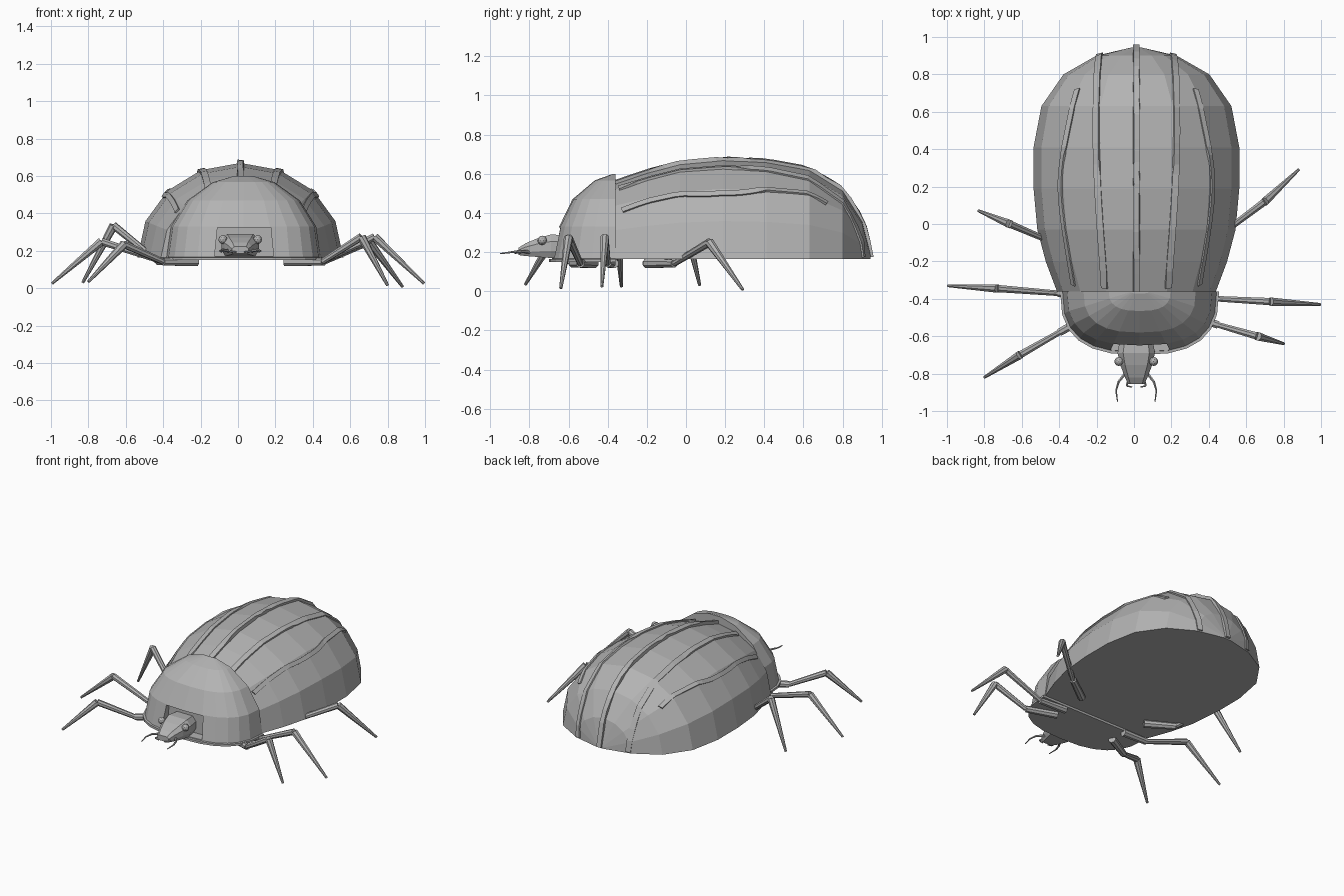
import bpy, bmesh, math
from mathutils import Vector
from mathutils.bvhtree import BVHTree

if "Cube" in bpy.data.objects:
    bpy.data.objects.remove(bpy.data.objects["Cube"])

CX = 0.013    # body centre line
BASE = 0.165  # underside of the shell

grey = bpy.data.materials.new("warm_grey")
grey.diffuse_color = (0.45, 0.45, 0.45, 1)
grey.use_nodes = True
grey.node_tree.nodes["Principled BSDF"].inputs["Base Color"].default_value = grey.diffuse_color


def finish(name, bm):
    bmesh.ops.recalc_face_normals(bm, faces=bm.faces)
    me = bpy.data.meshes.new(name)
    bm.to_mesh(me)
    bm.free()
    me.materials.append(grey)
    ob = bpy.data.objects.new(name, me)
    bpy.context.collection.objects.link(ob)
    return ob


def loft(bm, rings):
    """Skin closed rings of equal length and cap both ends."""
    vs = [[bm.verts.new(p) for p in r] for r in rings]
    n = len(rings[0])
    for a, b in zip(vs, vs[1:]):
        for i in range(n):
            k = (i + 1) % n
            bm.faces.new((a[i], a[k], b[k], b[i]))
    bm.faces.new(vs[0][::-1])
    bm.faces.new(vs[-1])


def limb(bm, a, b, r1, r2, sides=8):
    """Tapered rod from a to b."""
    a, b = Vector(a), Vector(b)
    d = (b - a).normalized()
    u = d.cross(Vector((0, 0, 1))).normalized()
    v = u.cross(d)
    ts = [math.tau * (i + 0.5) / sides for i in range(sides)]
    loft(bm, [[p + (u * math.cos(t) + v * math.sin(t)) * r for t in ts]
              for p, r in ((a, r1), (b, r2))])


# Wing shell: half-round sections along y (y, half width, height)
SECTIONS = [(-0.36, 0.425, 0.385), (-0.2, 0.485, 0.44), (-0.03, 0.53, 0.485),
            (0.19, 0.55, 0.505), (0.41, 0.55, 0.495), (0.63, 0.508, 0.455),
            (0.80, 0.39, 0.35), (0.90, 0.215, 0.193), (0.943, 0.03, 0.02)]
bm = bmesh.new()
loft(bm, [[(CX + w * math.cos(math.pi * i / 8), y, BASE + h * math.sin(math.pi * i / 8))
           for i in range(9)] for y, w, h in SECTIONS])
bmesh.ops.recalc_face_normals(bm, faces=bm.faces)
bm.faces.ensure_lookup_table()
surface = BVHTree.FromBMesh(bm)
finish("wing_shell", bm)


# Raised ridges that follow the shell surface
def ridge(name, t0, t1, x_back, x_mid, x_front, width, height):
    rings = []
    steps = 22
    for i in range(steps + 1):
        s = i / steps
        t = t0 + (t1 - t0) * s
        x = (x_back * (1 - s) * (1 - 2 * s) + x_mid * 4 * s * (1 - s)
             + x_front * s * (2 * s - 1))
        out = Vector((0, math.cos(t), math.sin(t)))
        hit, n, _, _ = surface.ray_cast(Vector((CX + x, 0.25, BASE + 0.002)) + out * 2, -out)
        if hit is None or hit.y < -0.37:
            continue
        across = Vector((1, 0, 0))
        across = (across - n * across.dot(n)).normalized() * width / 2
        rings.append([hit - across - n * 0.012, hit + across - n * 0.012,
                      hit + across + n * height, hit - across + n * height])
    bm = bmesh.new()
    loft(bm, rings)
    finish(name, bm)


ridge("centre_ridge", 0.01, 2.58, 0, 0, 0, 0.034, 0.016)
for side, s in (("left", -1), ("right", 1)):
    ridge(side + "_inner_ridge", 0.01, 2.60, s * 0.195, s * 0.213, s * 0.17, 0.036, 0.009)
    ridge(side + "_outer_ridge", 0.54, 2.74, s * 0.315, s * 0.405, s * 0.335, 0.03, 0.009)

# Neck shield: stacked outlines (z, half width, front y), flat at the back
LAYERS = [(0.15, 0.425, -0.70), (0.165, 0.425, -0.70), (0.166, 0.412, -0.685),
          (0.33, 0.388, -0.648), (0.47, 0.30, -0.58), (0.567, 0.165, -0.465),
          (0.60, 0.05, -0.372)]
bm = bmesh.new()
rings = []
for z, w, yf in LAYERS:
    ring = []
    for i in range(13):
        t = math.pi * i / 12
        c, s = math.cos(t), max(math.sin(t), 0)
        ring.append((0.03 + w * math.copysign(abs(c) ** 0.75, c),
                     -0.36 + (yf + 0.36) * s ** 0.75, z))
    rings.append(ring)
loft(bm, rings)
shield = finish("neck_shield", bm)

# Opening for the head
bm = bmesh.new()
loft(bm, [[(x, y, z) for x, z in ((-0.125, 0.172), (0.19, 0.172), (0.175, 0.325), (-0.11, 0.325))]
          for y in (-0.85, -0.61)])
cutter = finish("head_opening_cutter", bm)
cutter.hide_render = True
mod = shield.modifiers.new("opening", "BOOLEAN")
mod.object = cutter
mod.operation = "DIFFERENCE"
mod.solver = "EXACT"
bpy.context.view_layer.objects.active = shield
bpy.ops.object.modifier_apply(modifier=mod.name)
bpy.data.objects.remove(cutter)

# Head: bevelled box sections (y, half width, low z, high z)
bm = bmesh.new()
rings = []
for y, w, lo, hi in ((-0.60, 0.085, 0.175, 0.285), (-0.69, 0.10, 0.17, 0.29),
                     (-0.755, 0.085, 0.175, 0.272), (-0.82, 0.06, 0.18, 0.245),
                     (-0.855, 0.045, 0.185, 0.222)):
    m = (hi - lo) * 0.3
    rings.append([(0.012 + x, y, z) for x, z in (
        (-w * 0.8, lo), (w * 0.8, lo), (w, lo + m), (w, hi - m),
        (w * 0.7, hi), (-w * 0.7, hi), (-w, hi - m), (-w, lo + m))])
loft(bm, rings)
finish("head", bm)

for side, s in (("left", -1), ("right", 1)):
    # Eyes
    bm = bmesh.new()
    bmesh.ops.create_icosphere(bm, subdivisions=2, radius=0.024)
    bmesh.ops.translate(bm, verts=bm.verts, vec=(0.012 + s * 0.093, -0.735, 0.26))
    finish(side + "_eye", bm)
    # Antennae and mouth feelers
    for name, pts, r in (
            ("antenna", ((0.06, -0.80, 0.2), (0.095, -0.845, 0.205), (0.108, -0.89, 0.2),
                         (0.1, -0.95, 0.192)), 0.009),
            ("feeler", ((0.04, -0.83, 0.2), (0.052, -0.865, 0.197), (0.022, -0.872, 0.193)), 0.007)):
        bm = bmesh.new()
        p = [(0.012 + s * x, y, z) for x, y, z in pts]
        for i in range(len(p) - 1):
            limb(bm, p[i], p[i + 1], r * (1 - 0.22 * i), r * (0.78 - 0.22 * i), 6)
        finish(side + "_" + name, bm)

# Legs: inner hip, outer hip, knee, foot
LEGS = {
    "front_left_leg": ((-0.22, -0.48, 0.142), (-0.40, -0.58, 0.142), (-0.61, -0.70, 0.235), (-0.80, -0.82, 0.035)),
    "middle_left_leg": ((-0.22, -0.37, 0.142), (-0.41, -0.37, 0.145), (-0.73, -0.345, 0.25), (-0.995, -0.33, 0.025)),
    "back_left_leg": ((-0.25, -0.20, 0.142), (-0.43, -0.10, 0.145), (-0.665, 0.0, 0.335), (-0.83, 0.07, 0.03)),
    "front_right_leg": ((0.25, -0.47, 0.142), (0.45, -0.54, 0.142), (0.66, -0.60, 0.275), (0.80, -0.64, 0.015)),
    "middle_right_leg": ((0.25, -0.385, 0.142), (0.45, -0.40, 0.145), (0.73, -0.415, 0.275), (0.995, -0.43, 0.025)),
    "back_right_leg": ((0.27, -0.20, 0.142), (0.46, -0.06, 0.142), (0.70, 0.12, 0.25), (0.88, 0.29, 0.008)),
}
for name, (inner, hip, knee, foot) in LEGS.items():
    bm = bmesh.new()
    limb(bm, inner, hip, 0.026, 0.022)
    limb(bm, hip, knee, 0.016, 0.021)
    limb(bm, knee, foot, 0.024, 0.008)
    finish(name, bm)
